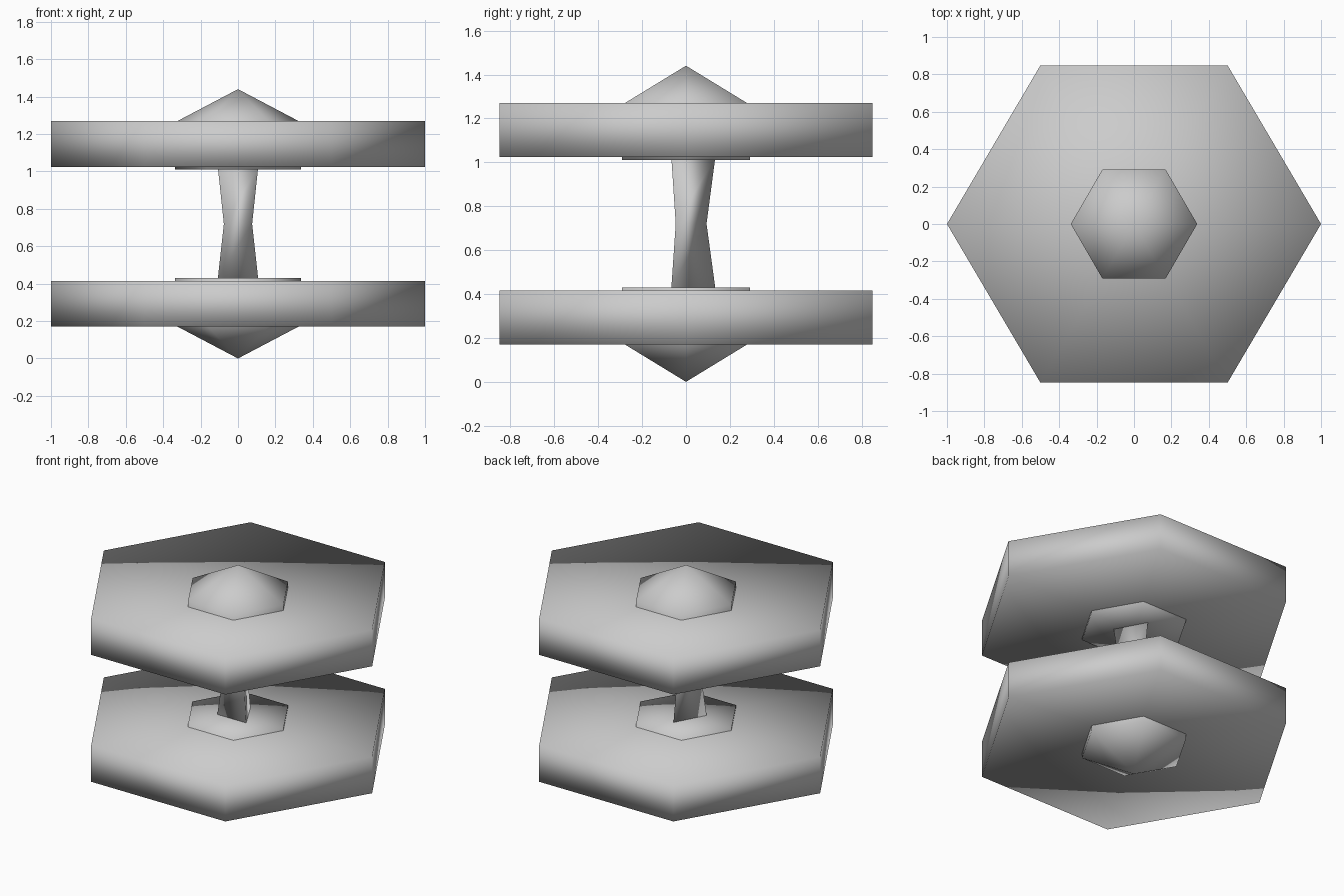
import bpy, bmesh, math

if "Cube" in bpy.data.objects:
    bpy.data.objects.remove(bpy.data.objects["Cube"])

grey = bpy.data.materials.new("light_grey")
grey.diffuse_color = (0.6, 0.6, 0.6, 1)
grey.use_nodes = True
grey.node_tree.nodes["Principled BSDF"].inputs["Base Color"].default_value = grey.diffuse_color


def lathe(name, profile, sides, turn=0.0, y_scale=1.0):
    """Spin a closed (radius, z) profile, listed bottom to top, with few sides."""
    bm = bmesh.new()
    rings = []
    for r, z in profile:
        if r == 0:
            rings.append([bm.verts.new((0, 0, z))] * sides)
        else:
            angles = [turn + 2 * math.pi * i / sides for i in range(sides)]
            rings.append([bm.verts.new((r * math.cos(a), r * math.sin(a) * y_scale, z))
                          for a in angles])
    for low, high in zip(rings, rings[1:]):
        for i in range(sides):
            j = (i + 1) % sides
            corners = list(dict.fromkeys([low[i], low[j], high[j], high[i]]))
            bm.faces.new(corners)
    # flat caps where the profile does not end in a point
    for ring, (r, z) in ((rings[0], profile[0]), (rings[-1], profile[-1])):
        if r > 0:
            bm.faces.new(ring)
    bmesh.ops.recalc_face_normals(bm, faces=bm.faces)
    for f in bm.faces:
        f.smooth = True
    mesh = bpy.data.meshes.new(name)
    bm.to_mesh(mesh)
    bm.free()
    mesh.materials.append(grey)
    obj = bpy.data.objects.new(name, mesh)
    bpy.context.collection.objects.link(obj)
    return obj


HEIGHT = 1.44

# upper half profiles; the lower half is the same thing flipped
disc = [(0, 1.025), (1.0, 1.025), (1.0, 1.27), (0, 1.20)]      # dished outer face
hub = [(0, 1.01), (0.338, 1.01), (0.338, 1.262), (0, HEIGHT)]  # plate and pointed cap


def flipped(profile):
    return [(r, HEIGHT - z) for r, z in reversed(profile)]


for side, shape in (("upper", lambda p: p), ("lower", flipped)):
    lathe(side + "_disc", shape(disc), 6, y_scale=0.98)
    lathe(side + "_hub", shape(hub), 6, y_scale=0.995)

# three-sided axle pinched at the middle
axle = lathe("axle", [(0.128, 0.43), (0.09, 0.72), (0.128, 1.02)], 3, turn=math.pi / 2)
for v in axle.data.vertices:
    v.co.x *= 0.97
    v.co.y *= 1.04
